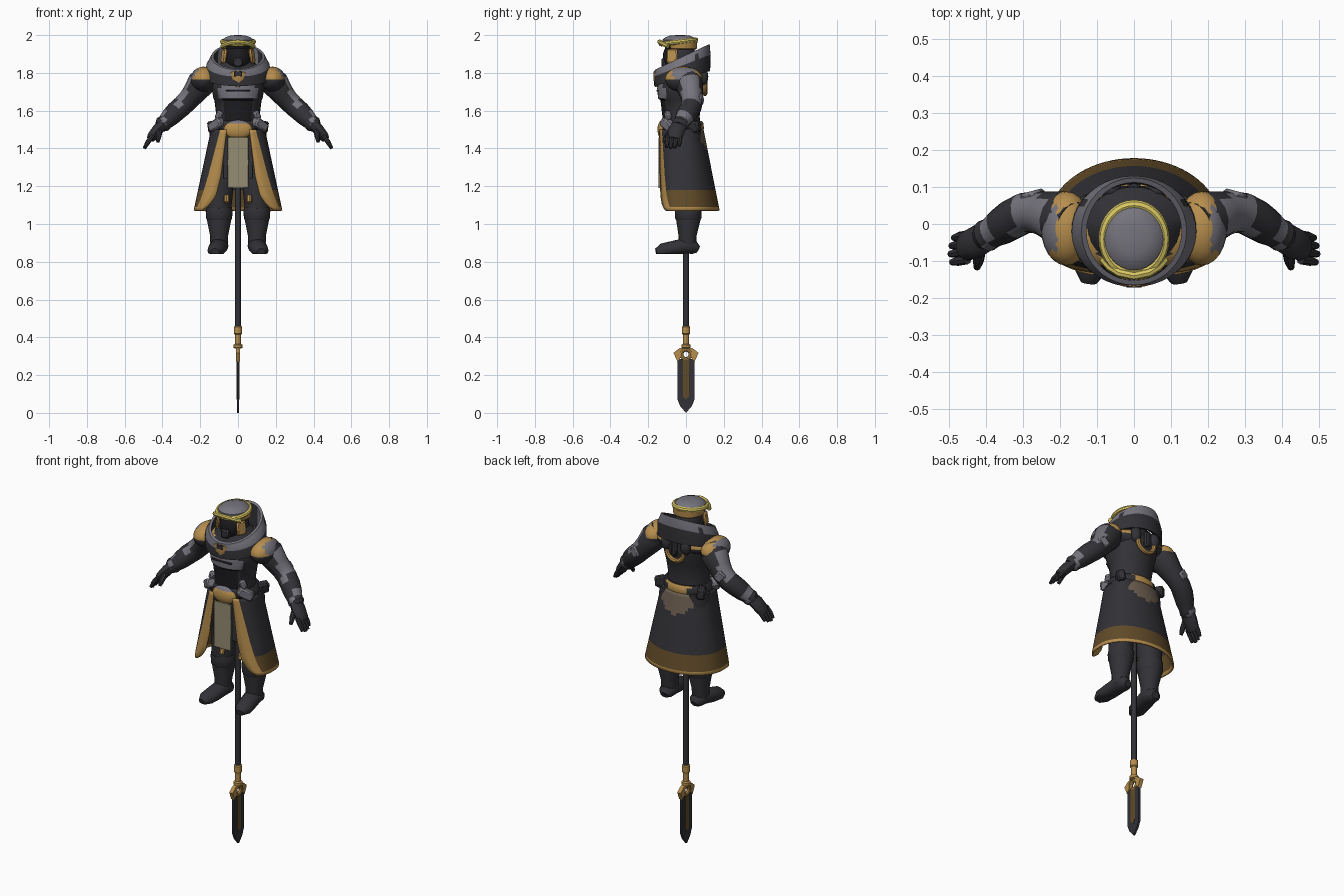
import bpy, bmesh
from math import sin, cos, pi, asin, radians
from mathutils import Vector, Matrix

if "Cube" in bpy.data.objects:
    bpy.data.objects.remove(bpy.data.objects["Cube"])

COLOURS = {
    "charcoal": (.032, .032, .038), "steel": (.18, .175, .205), "gold": (.47, .27, .075),
    "brown": (.12, .07, .022), "brass_yellow": (.70, .58, .13), "tan_cloth": (.30, .265, .17),
    "umber_leather": (.15, .11, .08), "black": (.012, .012, .015)}
MATS = {}
for key, rgb in COLOURS.items():
    m = bpy.data.materials.new(key)
    m.use_nodes = True
    m.diffuse_color = (*rgb, 1)
    m.node_tree.nodes["Principled BSDF"].inputs["Base Color"].default_value = (*rgb, 1)
    MATS[key] = m


def finish(name, bm, paint, mirror=False, thick=0, bevel=0):
    """Paint faces by a fixed colour or a rule of centre and normal, then link the object."""
    if not thick:
        bmesh.ops.recalc_face_normals(bm, faces=bm.faces)
    bm.normal_update()
    slots = []
    for f in bm.faces:
        key = paint if isinstance(paint, str) else paint(f.calc_center_median(), f.normal)
        if key not in slots:
            slots.append(key)
        f.material_index = slots.index(key)
        f.smooth = True
    for e in bm.edges:
        e.smooth = e.calc_face_angle(0) < radians(35)
    me = bpy.data.meshes.new(name)
    bm.to_mesh(me)
    bm.free()
    for key in slots:
        me.materials.append(MATS[key])
    ob = bpy.data.objects.new(name, me)
    bpy.context.scene.collection.objects.link(ob)
    if thick:
        ob.modifiers.new("thickness", "SOLIDIFY").thickness = thick
    if bevel:
        ob.modifiers.new("bevel", "BEVEL").width = bevel
    if mirror:
        ob.modifiers.new("mirror", "MIRROR")
    return ob


def bridge(name, rings, paint, cap=True, loop=True, close=False, **kw):
    bm = bmesh.new()
    vs = [[bm.verts.new(p) for p in r] for r in rings]
    n = len(vs[0])
    pairs = list(zip(vs, vs[1:])) + ([(vs[-1], vs[0])] if close else [])
    for a, b in pairs:
        for i in range(n if loop else n - 1):
            j = (i + 1) % n
            bm.faces.new((a[i], a[j], b[j], b[i]))
    if cap:
        bm.faces.new(vs[0])
        bm.faces.new(vs[-1])
    return finish(name, bm, paint, **kw)


def body(name, levels, paint, n=28, **kw):
    """Stacked ovals: height, half width, front y, back y."""
    rings = []
    for z, rx, yf, yb in levels:
        mid, ry = (yf + yb) / 2, (yb - yf) / 2
        rings.append([(rx * sin(2 * pi * i / n), mid - ry * cos(2 * pi * i / n), z) for i in range(n)])
    return bridge(name, rings, paint, **kw)


def tube(name, pts, paint, n=12, flat=1, ref=(0, 1, 0), floor=-1, **kw):
    """Limb along points of x, y, z, radius."""
    cs = [Vector(p[:3]) for p in pts]
    rings = []
    for i, c in enumerate(cs):
        t = cs[min(i + 1, len(cs) - 1)] - cs[max(i - 1, 0)]
        u = t.cross(Vector(ref)).normalized()
        v = t.cross(u).normalized() * flat
        ring = [c + (u * cos(2 * pi * k / n) + v * sin(2 * pi * k / n)) * pts[i][3] for k in range(n)]
        rings.append([(p.x, p.y, max(p.z, floor)) for p in ring])
    return bridge(name, rings, paint, **kw)


def place(loc, scale, rot=(0, 0, 0)):
    turn = Matrix.Rotation(rot[2], 4, 'Z') @ Matrix.Rotation(rot[1], 4, 'Y') @ Matrix.Rotation(rot[0], 4, 'X')
    return Matrix.Translation(loc) @ turn @ Matrix.Diagonal((*scale, 1))


def ball(name, loc, scale, paint, rot=(0, 0, 0), **kw):
    bm = bmesh.new()
    bmesh.ops.create_uvsphere(bm, u_segments=24, v_segments=14, radius=1, matrix=place(loc, scale, rot))
    return finish(name, bm, paint, **kw)


def box(name, loc, size, paint, rot=(0, 0, 0), bevel=.008, **kw):
    bm = bmesh.new()
    bmesh.ops.create_cube(bm, size=1, matrix=place(loc, size, rot))
    return finish(name, bm, paint, bevel=bevel, **kw)


def ring(name, loc, rx, ry, r, paint, rot=(0, 0, 0), arc=2 * pi, start=0, tall=1, n=32):
    full = arc > 6
    rows = []
    for i in range(n if full else n + 1):
        a = start + arc * i / n
        rows.append([place(loc, (1, 1, 1), rot) @ Vector((cos(a) * (rx + r * cos(b)), sin(a) * (ry + r * cos(b)), tall * r * sin(b)))
                     for b in [k * pi / 4 for k in range(8)]])
    return bridge(name, rows, paint, cap=not full, close=full)


def plate(name, outline, half, paint, **kw):
    """Flat outline of y, z given thickness along x."""
    return bridge(name, [[(x, y, z) for y, z in outline] for x in (-half, half)], paint, **kw)


def lerp_table(table, z):
    for (z0, a), (z1, b) in zip(table, table[1:]):
        if z >= z1:
            return a + (b - a) * (z - z0) / (z1 - z0)
    return table[-1][1]


# Spear
tube("spear_shaft", [(0, 0, .44, .015), (0, 0, 1.5, .015)], "charcoal")
body("spear_socket", [(z, r, -r, r) for z, r in
     [(.34, .014), (.345, .024), (.36, .024), (.365, .015), (.415, .016), (.42, .022), (.455, .022), (.46, .016)]], "gold", n=12)
edge = [(.045, .285), (.045, .07), (.03, .035)]
plate("spear_blade", edge + [(0, 0)] + [(-y, z) for y, z in reversed(edge)], .006, "charcoal")
plate("blade_inlay", [(-.017, .28), (.017, .28), (.017, .09), (0, .07), (-.017, .09)], .0085, "brown")
ring("guard_eye", (0, 0, .31), .024, .024, .01, "gold", rot=(0, pi / 2, 0))
for s, side in ((1, "back"), (-1, "front")):
    plate("guard_wing_" + side, [(s * y, z) for y, z in
          [(.01, .348), (.035, .342), (.066, .318), (.046, .272), (.03, .29), (.028, .325)]], .011, "gold")

# Legs and boots
tube("legs", [(.08, .01, 1.5, .07), (.09, .01, 1.25, .072), (.1, .01, 1.1, .066), (.1, .012, 1.02, .064),
              (.1, .008, .94, .048), (.1, .008, .87, .046)], "charcoal", n=16, mirror=True)
ring_cuff = [(.1, .01, 1.09, .067), (.1, .012, 1.07, .071), (.1, .012, 1.03, .069), (.1, .012, 1.02, .064)]
tube("boot_cuffs", ring_cuff, "charcoal", n=16, mirror=True)
tube("feet", [(.095, .065, .865, .022), (.097, .045, .875, .042), (.1, 0, .885, .05), (.11, -.07, .87, .048),
              (.118, -.125, .86, .044), (.122, -.158, .852, .022)], "charcoal", n=14, flat=.85,
     ref=(0, 0, 1), floor=.84, mirror=True)

# Torso, chest plates and belt
def torso_paint(c, n):
    if n.y < -.4 and abs(c.x) < .1 and 1.66 < c.z < 1.76:
        return "steel"
    return "black" if n.y < -.4 and abs(c.x) < .08 and c.z < 1.66 else "charcoal"

body("torso", [(1.4, .12, -.11, .08), (1.5, .128, -.125, .08), (1.57, .114, -.125, .072), (1.655, .125, -.135, .085),
               (1.665, .13, -.148, .088), (1.72, .14, -.153, .1), (1.76, .145, -.145, .105),
               (1.82, .13, -.11, .1), (1.87, .07, -.09, .05)], torso_paint)
ball("shoulder_yoke", (0, -.015, 1.775), (.19, .118, .065),
     lambda c, n: "gold" if abs(c.x) > .085 and n.z > -.1 else "charcoal")
box("chest_groove", (0, -.151, 1.705), (.13, .012, .008), "charcoal", bevel=.002)
body("belt", [(1.495, .134, -.134, .09), (1.505, .14, -.14, .095), (1.535, .136, -.138, .092), (1.545, .128, -.13, .084)],
     lambda c, n: "gold" if abs(c.x) < .07 and c.y > 0 else "charcoal")
ball("buckle", (0, -.125, 1.5), (.075, .026, .05), lambda c, n: "gold" if c.z < 1.53 else "steel")
box("hip_plates", (.115, -.095, 1.525), (.085, .05, .05), "steel", rot=(0, radians(28), radians(40)), mirror=True)
box("hip_pouches", (.13, .045, 1.515), (.045, .06, .06), "charcoal", rot=(0, radians(10), radians(-30)), mirror=True)
box("side_ribs", (.1, -.095, 1.575), (.035, .03, .05), "steel", rot=(0, radians(-25), radians(35)), mirror=True)

# Long coat skirt, open at the front
OPEN = [(1.5, .058), (1.25, .09), (1.15, .115), (1.1, .15), (1.07, .19)]
TRIM = [(1.5, .09), (1.25, .155), (1.15, .185), (1.1, .205), (1.07, .217)]

def skirt_paint(c, n):
    if c.z < 1.085 or (c.y < 0 and abs(c.x) < lerp_table(TRIM, c.z)):
        return "gold"
    if c.z < 1.17:
        return "brown"
    return "umber_leather" if c.y > 0 and c.z > 1.38 + 6 * c.x ** 2 else "charcoal"

rows = []
for k in range(25):
    z = 1.5 - .43 * k / 24
    t = k / 24
    rx, back = .135 + .092 * t, .085 + .085 * t
    a0, a1 = asin(lerp_table(OPEN, z) / rx), asin(lerp_table(TRIM, z) / rx)
    angles = [a0, (a0 + a1) / 2] + [a1 + (pi - a1) * i / 22 for i in range(23)]
    angles += [2 * pi - a for a in reversed(angles[:-1])]
    rows.append([(rx * sin(a), -.14 * cos(a) ** .5 if cos(a) > 0 else -back * cos(a), z) for a in angles])
bridge("coat_skirt", rows, skirt_paint, cap=False, loop=False, thick=.008)
box("tabard", (0, -.14, 1.325), (.112, .009, .27), "tan_cloth", bevel=.002)
box("tabard_lining", (0, -.115, 1.36), (.16, .01, .24), "charcoal", bevel=.002)
tube("thigh_buckles", [(.06, -.066, 1.115, .014), (.06, -.05, 1.15, .014)], "gold", n=8, mirror=True)

# Arms and pauldrons
def arm_paint(c, n):
    plated = (.25 < c.x < .325 and n.z > .15) or .385 < c.x < .41
    return "steel" if plated else "charcoal"

tube("arms", [(.16, 0, 1.79, .06), (.195, .015, 1.745, .075), (.235, .026, 1.69, .062), (.265, .032, 1.655, .056),
              (.295, .03, 1.625, .055), (.33, .012, 1.595, .054), (.36, -.008, 1.565, .05), (.385, -.024, 1.54, .042),
              (.4, -.032, 1.527, .044), (.412, -.038, 1.515, .034)], arm_paint, n=16, mirror=True)
ball("pauldrons", (.183, -.012, 1.765), (.068, .1, .068),
     lambda c, n: "charcoal" if n.z < 0 else "steel" if c.x > .205 and abs(c.y + .01) < .06 else "gold", mirror=True)
box("elbow_guards", (.272, .072, 1.66), (.05, .035, .06), "steel", rot=(0, radians(40), radians(-15)), mirror=True)

# Gauntlet hands
tube("palms", [(.4, -.034, 1.525, .028), (.425, -.048, 1.5, .03), (.455, -.06, 1.462, .027), (.465, -.064, 1.448, .02)],
     "charcoal", n=12, flat=1.5, mirror=True)
for i, finger in enumerate(("little", "ring", "middle", "index")):
    y, reach = -.03 - .022 * i, (.8, .95, 1, .9)[i]
    tube(finger + "_fingers", [(.45, y, 1.47, .013), (.45 + .028 * reach, y - .004, 1.47 - .038 * reach, .013),
         (.45 + .046 * reach, y - .007, 1.47 - .07 * reach, .009)], "charcoal", n=8, mirror=True)
tube("thumbs", [(.415, -.07, 1.5, .016), (.42, -.1, 1.465, .015), (.424, -.118, 1.435, .009)], "charcoal", n=8, mirror=True)

# Standing collar, sloping down to the front
def collar_top(y):
    return 1.885 + .47 * (y + .02)

COLLAR = [(.0, .172, .148), (.6, .168, .15), (.85, .152, .147), (1, .142, .145), (1, .128, .132), (.1, .135, .128)]
collar_rings = []
for f, rx, ry in COLLAR:
    pts = []
    for i in range(40):
        a = 2 * pi * i / 40
        y = -.02 - ry * cos(a)
        pts.append((rx * sin(a), y, collar_top(y) - (1 - f) * (.085 + .2 * (y + .17))))
    collar_rings.append(pts)
bridge("collar", collar_rings, lambda c, n: "steel" if c.z > collar_top(c.y) - (.09 if c.y > .06 else .035)
       and Vector((c.x, c.y + .02, 0)).length > .13 else "charcoal", cap=False, close=True)
body("collar_clasp", [(1.725, .008, -.165, -.14), (1.765, .04, -.172, -.14), (1.8, .05, -.172, -.14), (1.81, .03, -.17, -.14)],
     "gold", n=8)
box("collar_notch", (0, -.163, 1.795), (.045, .018, .03), "charcoal", bevel=.004)

# Head and helmet
ball("head", (0, -.035, 1.885), (.072, .088, .09), lambda c, n: "black" if n.y < -.3 else "charcoal")
box("cheek_plates", (.074, -.075, 1.89), (.016, .06, .075), "gold", rot=(0, radians(-8), radians(-20)), mirror=True)
box("mouth_guard", (0, -.115, 1.855), (.05, .03, .05), "charcoal")
body("helmet_band", [(1.925, .078, -.1, .052), (1.93, .084, -.11, .058), (1.965, .088, -.125, .06)],
     lambda c, n: "black" if n.y < -.6 else "gold")
ring("helmet_brim", (0, -.04, 1.964), .082, .092, .014, "brass_yellow", rot=(radians(7), 0, 0), tall=.9)
tube("brow_arch", [(x, -.04 - .1 * (1 - (x / .1) ** 2) ** .5, 1.965 - 3.5 * x * x, .012)
     for x in (-.084, -.065, -.04, 0, .04, .065, .084)], "brass_yellow", n=8, ref=(0, 0, 1))
body("helmet_cap", [(1.955, .08, -.125, .045), (1.975, .08, -.125, .052), (1.988, .068, -.11, .042),
                    (1.997, .042, -.085, .02), (2, .015, -.05, -.01)], "steel")

# Back ornament
ring("back_ring", (0, .1, 1.745), .055, .055, .013, "gold", rot=(pi / 2, 0, 0), arc=pi, start=pi, n=16)
ball("back_mounts", (.062, .09, 1.78), (.03, .028, .045), "charcoal", mirror=True)
box("back_spine", (0, .1, 1.765), (.035, .03, .09), "charcoal")
